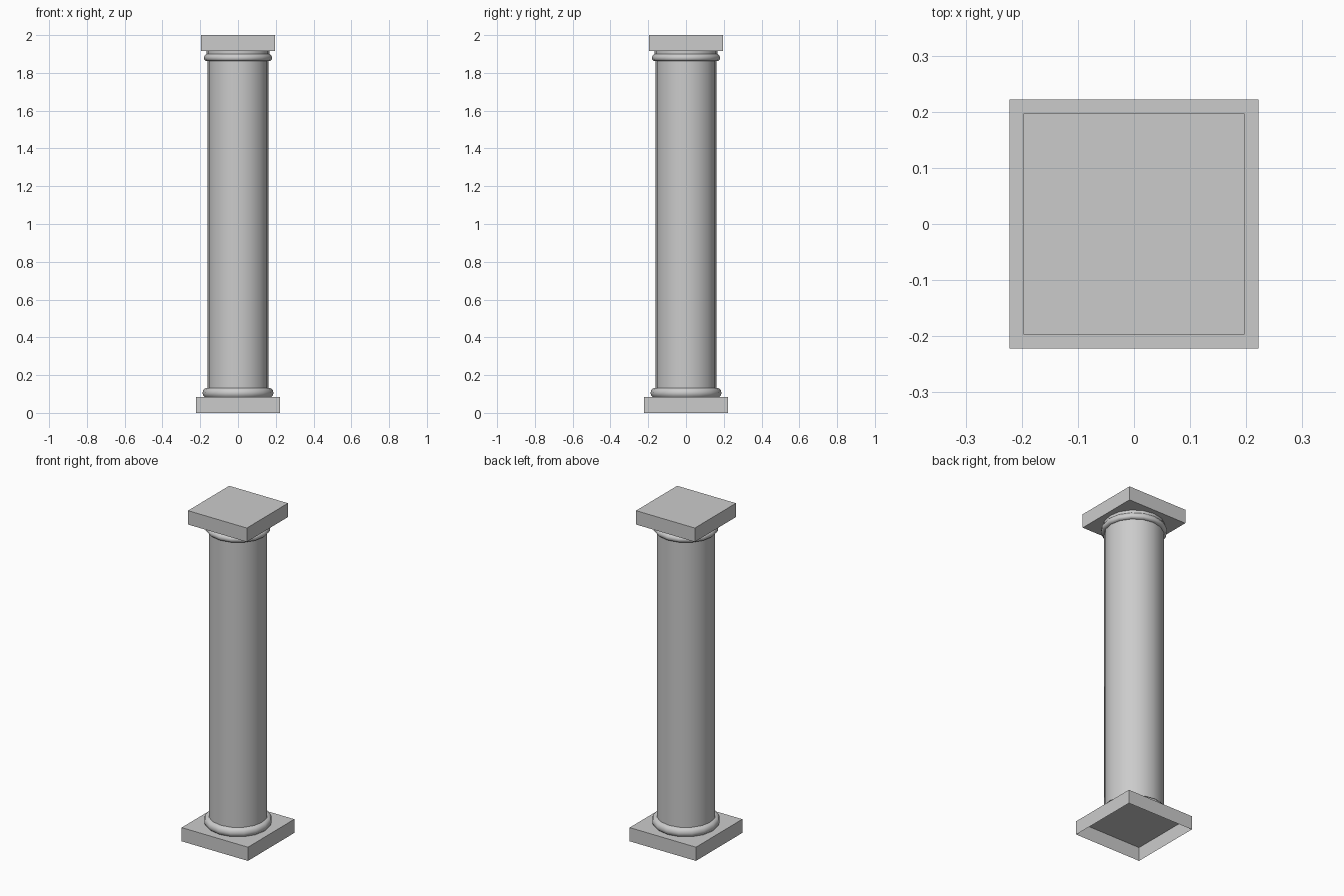
import bpy, bmesh, math

if "Cube" in bpy.data.objects:
    bpy.data.objects.remove(bpy.data.objects["Cube"])

SIDES = 16


def finish(name, bm, smooth=False):
    mesh = bpy.data.meshes.new(name)
    bm.to_mesh(mesh)
    bm.free()
    ob = bpy.data.objects.new(name, mesh)
    bpy.context.collection.objects.link(ob)
    if smooth:
        bpy.ops.object.select_all(action='DESELECT')
        ob.select_set(True)
        bpy.context.view_layer.objects.active = ob
        bpy.ops.object.shade_smooth_by_angle(angle=math.radians(50))
    return ob


def slab(name, half, z0, z1, open_bottom=False):
    bm = bmesh.new()
    bmesh.ops.create_cube(bm, size=1)
    for v in bm.verts:
        v.co = (v.co.x * 2 * half, v.co.y * 2 * half, z1 if v.co.z > 0 else z0)
    bm.normal_update()
    if open_bottom:
        low = [f for f in bm.faces if f.normal.z < -0.5]
        bmesh.ops.delete(bm, geom=low, context='FACES_ONLY')
    return finish(name, bm)


def lathe(name, profile):
    # profile of (radius, z) from bottom to top
    bm = bmesh.new()
    rings = []
    for r, z in profile:
        rings.append([bm.verts.new((r * math.cos(2 * math.pi * i / SIDES),
                                    r * math.sin(2 * math.pi * i / SIDES), z))
                      for i in range(SIDES)])
    for a, b in zip(rings, rings[1:]):
        for i in range(SIDES):
            j = (i + 1) % SIDES
            bm.faces.new((a[i], a[j], b[j], b[i]))
    return finish(name, bm, True)


# Square plinth, hollow underneath, and square top slab
slab("plinth", 0.222, 0.0, 0.083, open_bottom=True)
slab("abacus", 0.197, 1.916, 2.0)

# Straight round shaft
lathe("shaft", [(0.162, 0.132), (0.162, 1.863)])

# Rounded moulding at the foot
lathe("base_ring", [(0.176, 0.083), (0.185, 0.092), (0.188, 0.106),
                    (0.184, 0.120), (0.175, 0.130), (0.162, 0.133)])

# Rounded moulding and neck under the top slab
lathe("neck_ring", [(0.162, 1.863), (0.173, 1.864), (0.180, 1.873),
                    (0.180, 1.886), (0.173, 1.896), (0.168, 1.899),
                    (0.168, 1.916)])
